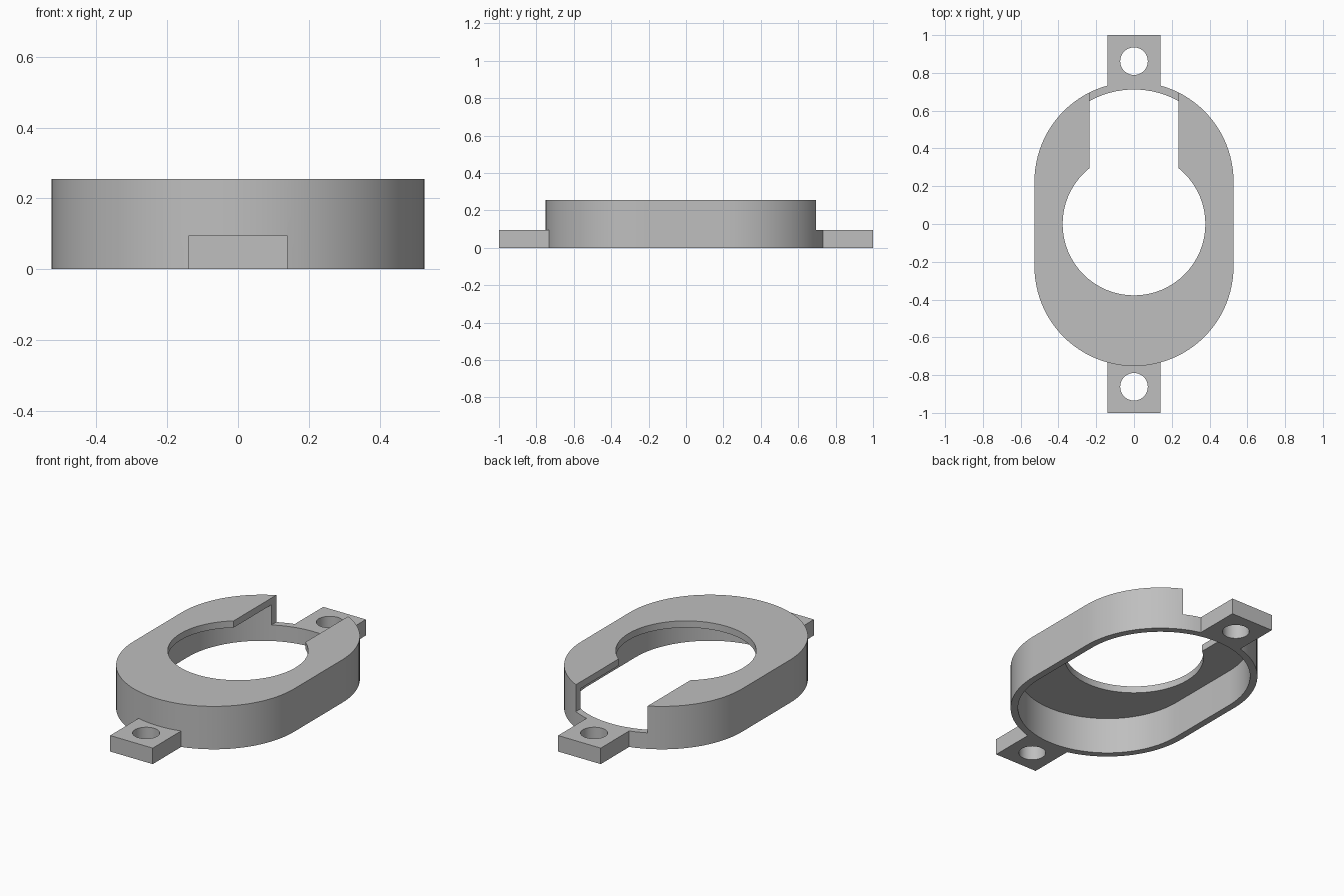
import bpy
import bmesh
from math import cos, sin, pi, radians

cube = bpy.data.objects.get("Cube")
if cube:
    bpy.data.objects.remove(cube, do_unlink=True)

HEIGHT, TAB_H, WALL = 0.255, 0.095, 0.04
RADIUS, STRAIGHT = 0.527, 0.225
HOLE_Y = 0.862

grey = bpy.data.materials.new("plain grey")
grey.use_nodes = True
colour = (0.52, 0.52, 0.52, 1)
grey.diffuse_color = colour
grey.node_tree.nodes["Principled BSDF"].inputs["Base Color"].default_value = colour


def prism(name, outline, z0, z1):
    """Extrude a counter-clockwise outline from z0 to z1."""
    bm = bmesh.new()
    face = bm.faces.new([bm.verts.new((x, y, z0)) for x, y in outline])
    top = bmesh.ops.extrude_face_region(bm, geom=[face])["geom"]
    verts = [v for v in top if isinstance(v, bmesh.types.BMVert)]
    bmesh.ops.translate(bm, verts=verts, vec=(0, 0, z1 - z0))
    bmesh.ops.recalc_face_normals(bm, faces=bm.faces)
    mesh = bpy.data.meshes.new(name)
    bm.to_mesh(mesh)
    bm.free()
    mesh.materials.append(grey)
    obj = bpy.data.objects.new(name, mesh)
    bpy.context.collection.objects.link(obj)
    return obj


def stadium(r, half, n=48):
    back = [(r * cos(pi * i / n), half + r * sin(pi * i / n)) for i in range(n + 1)]
    return back + [(-x, -y) for x, y in back]


def circle(r, cy=0, n=64):
    return [(r * cos(2 * pi * i / n), cy + r * sin(2 * pi * i / n)) for i in range(n)]


def box(x, y0, y1):
    return [(-x, y0), (x, y0), (x, y1), (-x, y1)]


def combine(target, other, operation):
    """Apply a boolean and discard the second solid."""
    mod = target.modifiers.new("boolean", "BOOLEAN")
    mod.operation, mod.solver, mod.object = operation, "EXACT", other
    bpy.context.view_layer.objects.active = target
    bpy.ops.object.modifier_apply(modifier=mod.name)
    bpy.data.objects.remove(other, do_unlink=True)


# Oval cover, hollow underneath
cover = prism("oval_cover", stadium(RADIUS, STRAIGHT), 0, HEIGHT)
cavity = stadium(RADIUS - WALL, STRAIGHT)
combine(cover, prism("cavity_cutter", cavity, -0.1, HEIGHT - WALL), "DIFFERENCE")

# Round opening and the slot leading to the back
combine(cover, prism("opening_cutter", circle(0.378), 0.1, 0.4), "DIFFERENCE")
combine(cover, prism("slot_cutter", box(0.236, 0, 0.9), TAB_H, 0.4), "DIFFERENCE")

# Drilled mounting tabs at front and back
for side in (-1, 1):
    ends = sorted((side * 0.722, side * 1.0))
    tab = prism("mounting_tab", box(0.14, *ends), 0, TAB_H)
    drill = prism("screw_cutter", circle(0.073, side * HOLE_Y, 48), -0.1, 0.2)
    combine(tab, drill, "DIFFERENCE")
    combine(cover, tab, "UNION")

# Smooth curved walls, sharp edges
bpy.ops.object.select_all(action="DESELECT")
cover.select_set(True)
bpy.context.view_layer.objects.active = cover
bpy.ops.object.shade_smooth_by_angle(angle=radians(30))
